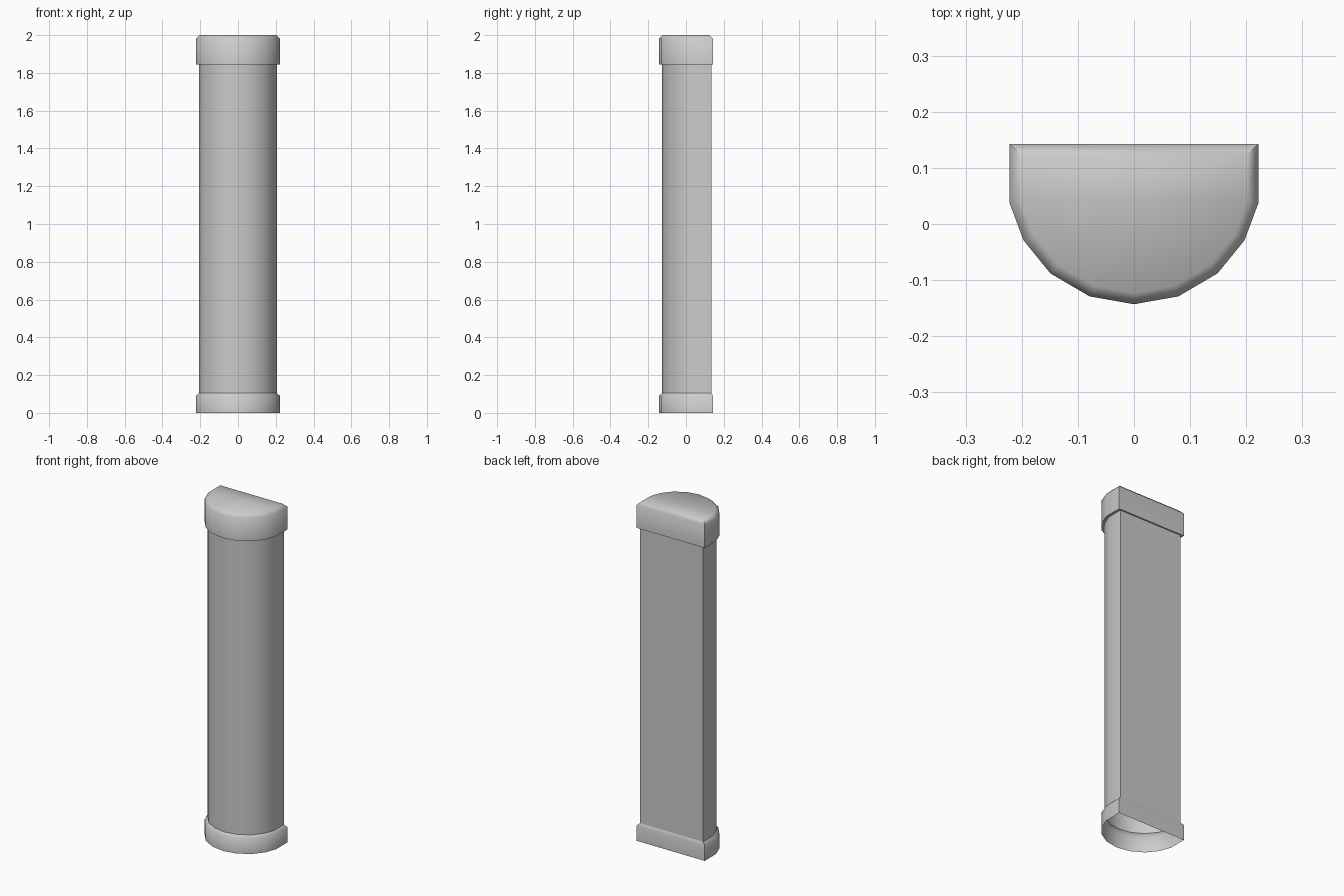
import bpy, bmesh, math
from mathutils import Vector

if "Cube" in bpy.data.objects:
    bpy.data.objects.remove(bpy.data.objects["Cube"])

# D-shaped outline, flat at the back, faceted curve at the front
half = [(0.222, 0.143), (0.222, 0.038), (0.197, -0.029),
        (0.149, -0.088), (0.079, -0.129)]
outline = [Vector(p) for p in half] + [Vector((0, -0.143))]
outline += [Vector((-x, y)) for x, y in reversed(half)]


def inset(d, back):
    """Offset the outline inwards by d, and its back edge by 'back'."""
    n = len(outline)
    lines = []
    for i in range(n):
        a, b = outline[i], outline[(i + 1) % n]
        t = (b - a).normalized()
        lines.append((a + Vector((t.y, -t.x)) * (back if i == n - 1 else d), t))
    pts = []
    for i in range(n):
        (p, t), (q, u) = lines[i - 1], lines[i]
        s = (q - p).cross(u) / t.cross(u)
        pts.append(p + t * s)
    return pts


def loft(name, rings, top=False):
    """Skin the D outline through (z, inset, back inset) rings."""
    bm = bmesh.new()
    loops = [[bm.verts.new((p.x, p.y, z)) for p in inset(d, back)]
             for z, d, back in rings]
    n = len(outline)
    for lo, hi in zip(loops, loops[1:]):
        for i in range(n):
            j = (i + 1) % n
            bm.faces.new((lo[i], hi[i], hi[j], lo[j]))
    if top:
        bm.faces.new(loops[-1][::-1])
    mesh = bpy.data.meshes.new(name)
    bm.to_mesh(mesh)
    bm.free()
    obj = bpy.data.objects.new(name, mesh)
    bpy.context.collection.objects.link(obj)
    bpy.context.view_layer.objects.active = obj
    bpy.ops.object.select_all(action='DESELECT')
    obj.select_set(True)
    bpy.ops.object.shade_smooth_by_angle(angle=math.radians(50))


D, B = 0.016, 0.008   # shaft setback at the front and sides, and at the back

# Base collar, open underneath, with a chamfered upper rim
loft("base", [(0, 0, 0), (0.09, 0, 0), (0.105, D, B)])
# Plain shaft
loft("shaft", [(0.105, D, B), (1.845, D, B)])
# Top cap with an overhanging underside and chamfered top edge
loft("cap", [(1.845, D, B), (1.845, 0, 0), (1.981, 0, 0), (2.0, 0.02, 0.02)], top=True)
